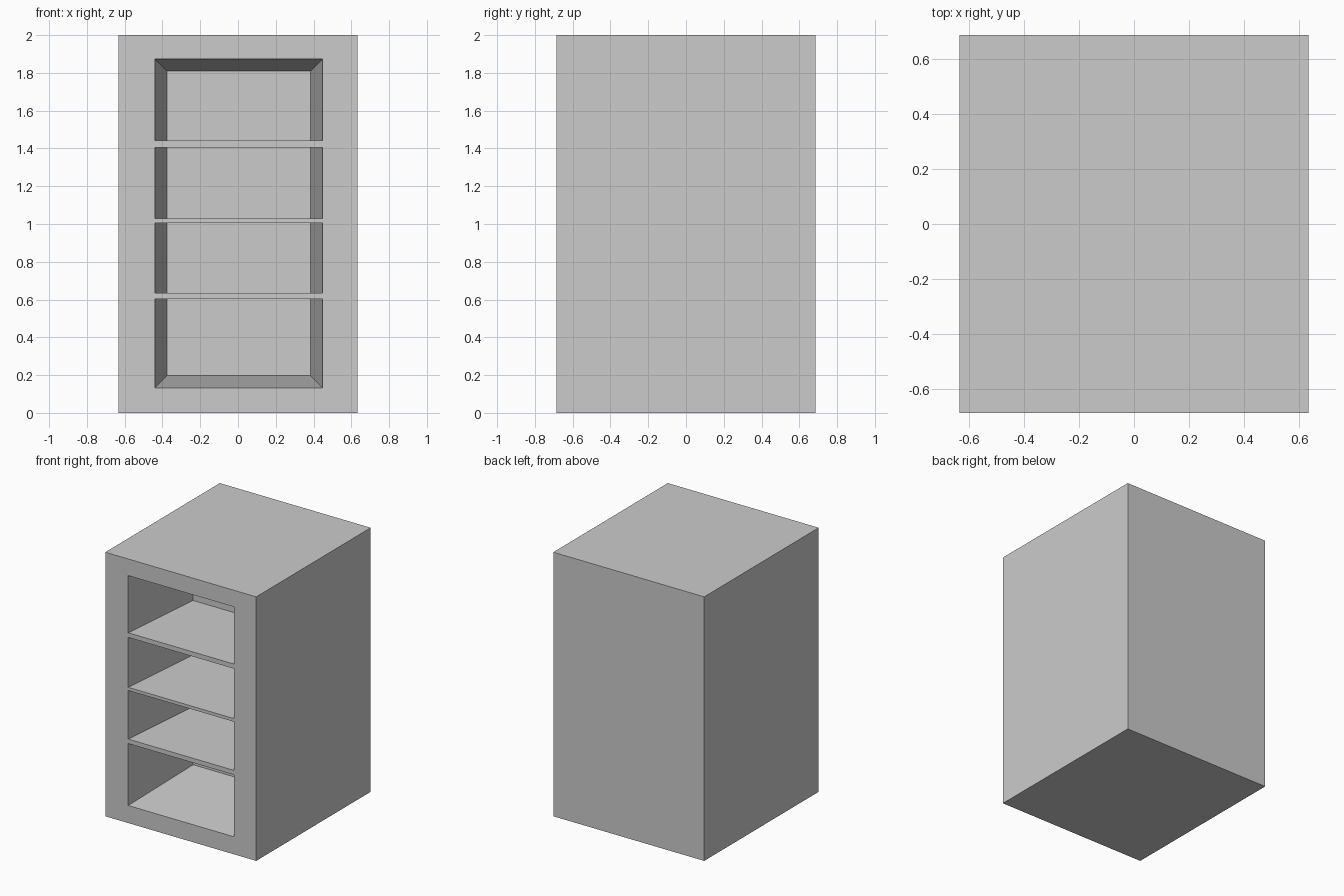
import bpy, bmesh

if "Cube" in bpy.data.objects:
    bpy.data.objects.remove(bpy.data.objects["Cube"])

HALF_W, HALF_D, HEIGHT = 0.632, 0.685, 2.0
FRONT, CAVITY_BACK = -HALF_D, 0.0
OPEN_X = (-0.44, 0.448)      # opening at the front face
INNER_X = (-0.376, 0.384)    # narrower at the back of the cavity


def rings_object(name, rings):
    """Join successive rectangles (y, x range, z range) and cap both ends."""
    bm = bmesh.new()
    loops = []
    for y, (x0, x1), (z0, z1) in rings:
        corners = ((x0, z0), (x1, z0), (x1, z1), (x0, z1))
        loops.append([bm.verts.new((x, y, z)) for x, z in corners])
    for a, b in zip(loops, loops[1:]):
        for i in range(4):
            j = (i + 1) % 4
            bm.faces.new((a[i], a[j], b[j], b[i]))
    bm.faces.new(loops[0])
    bm.faces.new(loops[-1])
    bmesh.ops.recalc_face_normals(bm, faces=bm.faces)
    mesh = bpy.data.meshes.new(name)
    bm.to_mesh(mesh)
    bm.free()
    obj = bpy.data.objects.new(name, mesh)
    bpy.context.collection.objects.link(obj)
    return obj


# Cabinet block with a tapered recess in the front
outer_x, outer_z = (-HALF_W, HALF_W), (0, HEIGHT)
rings_object("cabinet_body", [
    (HALF_D, outer_x, outer_z),
    (FRONT, outer_x, outer_z),
    (FRONT, OPEN_X, (0.133, 1.874)),
    (CAVITY_BACK, INNER_X, (0.197, 1.81)),
])

# Shelves flush with the front, following the tapered walls
for n, z_range in enumerate([(0.602, 0.636), (1.004, 1.028), (1.406, 1.441)], 1):
    rings_object(f"shelf_{n}", [
        (FRONT, OPEN_X, z_range),
        (CAVITY_BACK, INNER_X, z_range),
    ])
